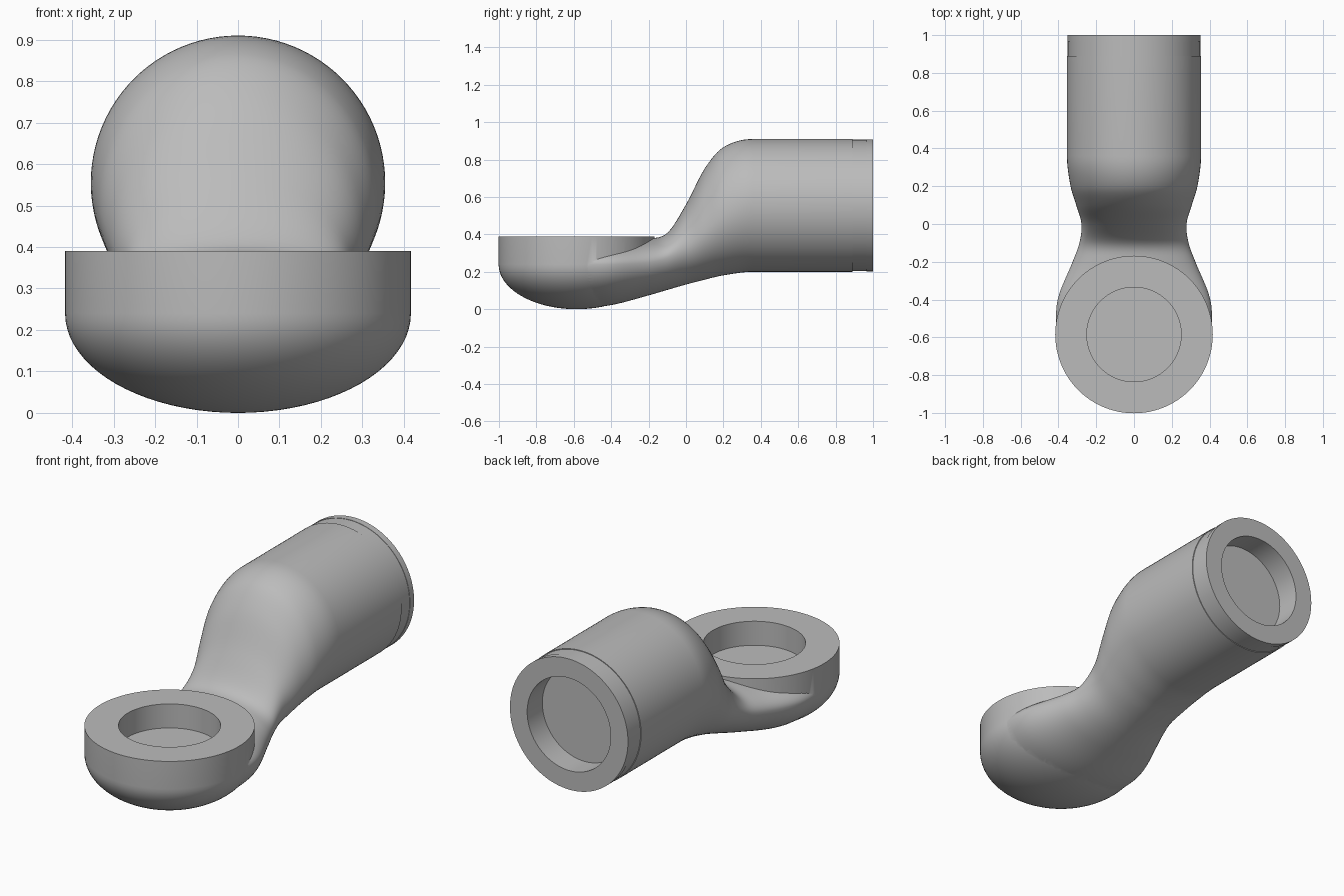
import bpy, bmesh
from math import sin, cos, pi, radians
from mathutils import Matrix, Vector

if "Cube" in bpy.data.objects:
    bpy.data.objects.remove(bpy.data.objects["Cube"], do_unlink=True)

grey = bpy.data.materials.new("plain_grey")
grey.use_nodes = True
colour = (0.5, 0.5, 0.5, 1)
grey.diffuse_color = colour
grey.node_tree.nodes["Principled BSDF"].inputs["Base Color"].default_value = colour

SEG = 96
CUP_Y, CUP_R, CUP_TOP, BOWL = -0.585, 0.417, 0.39, 0.24
TUBE_Z, HOLE_R, HOLE_DEPTH = 0.555, 0.25, 0.13


def skin_rings(name, rings):
    """Join equal closed rings of points into a capped solid."""
    bm = bmesh.new()
    loops = [[bm.verts.new(p) for p in ring] for ring in rings]
    n = len(rings[0])
    for a, b in zip(loops, loops[1:]):
        for i in range(n):
            j = (i + 1) % n
            bm.faces.new((a[i], a[j], b[j], b[i]))
    bm.faces.new(loops[0])
    bm.faces.new(loops[-1])
    bmesh.ops.recalc_face_normals(bm, faces=bm.faces)
    mesh = bpy.data.meshes.new(name)
    bm.to_mesh(mesh)
    bm.free()
    obj = bpy.data.objects.new(name, mesh)
    bpy.context.collection.objects.link(obj)
    mesh.materials.append(grey)
    return obj


def section(y, bottom, mid, top, half):
    """Egg-shaped cross-section: separate lower and upper half ellipses."""
    ring = []
    for i in range(SEG):
        a = 2 * pi * i / SEG
        height = top - mid if sin(a) > 0 else mid - bottom
        ring.append((half * cos(a), y, mid + height * sin(a)))
    return ring


def smooth_stations(rows, steps):
    """Run a smooth curve through the section sizes."""
    pts = [Vector(r) for r in rows]
    tangents = []
    for i in range(len(pts)):
        a, b = pts[max(i - 1, 0)], pts[min(i + 1, len(pts) - 1)]
        tangents.append((b - a) / (b[0] - a[0]))
    tangents[-1] = Vector((1, 0, 0, 0, 0))
    for i in range(len(pts) - 1):
        p, q = pts[i], pts[i + 1]
        span = q[0] - p[0]
        for k in range(steps):
            t = k / steps
            yield (p * (2 * t**3 - 3 * t**2 + 1) + q * (3 * t**2 - 2 * t**3)
                   + tangents[i] * span * (t**3 - 2 * t**2 + t)
                   + tangents[i + 1] * span * (t**3 - t**2))
    yield pts[-1]


# Neck and tube: y, bottom, middle, top, half width
stations = [
    (-0.585, 0.004, 0.24, 0.36, 0.413),
    (-0.4, 0.022, 0.24, 0.365, 0.404),
    (-0.2, 0.074, 0.25, 0.378, 0.325),
    (-0.1, 0.103, 0.275, 0.408, 0.289),
    (0.0, 0.132, 0.335, 0.56, 0.278),
    (0.1, 0.158, 0.42, 0.752, 0.306),
    (0.2, 0.181, 0.5, 0.866, 0.336),
    (0.36, 0.2, TUBE_Z, 0.91, 0.355),
]
rings = [section(*s) for s in smooth_stations(stations, 6)]
# Straight tube with a shallow band near its end
for y, r in ((0.89, 0.355), (0.89, 0.351), (0.965, 0.351), (0.965, 0.353), (1.0, 0.353)):
    rings.append(section(y, TUBE_Z - r, TUBE_Z, TUBE_Z + r, r))
body = skin_rings("elbow_body", rings)

# Cup: half ellipsoid below a straight wall
profile = [(CUP_R * sin(a), BOWL * (1 - cos(a)))
           for a in (pi / 2 * k / 20 for k in range(1, 21))]
profile = [(0.005, 0)] + profile + [(CUP_R, CUP_TOP)]
cup = skin_rings("cup", [[(r * cos(2 * pi * i / SEG), CUP_Y + r * sin(2 * pi * i / SEG), z)
                          for i in range(SEG)] for r, z in profile])


def cylinder_cutter(name, centre, rotation):
    bm = bmesh.new()
    bmesh.ops.create_cone(bm, cap_ends=True, segments=SEG, radius1=HOLE_R, radius2=HOLE_R,
                          depth=2 * HOLE_DEPTH,
                          matrix=Matrix.Translation(centre) @ Matrix.Rotation(rotation, 4, "X"))
    mesh = bpy.data.meshes.new(name)
    bm.to_mesh(mesh)
    bm.free()
    obj = bpy.data.objects.new(name, mesh)
    bpy.context.collection.objects.link(obj)
    mesh.materials.append(grey)
    return obj


# Round sockets in the cup top and the tube end
cup_socket = cylinder_cutter("cup_socket_cutter", (0, CUP_Y, CUP_TOP), 0)
tube_socket = cylinder_cutter("tube_socket_cutter", (0, 1, TUBE_Z), pi / 2)

bpy.context.view_layer.objects.active = body
for tool, operation in ((cup, "UNION"), (cup_socket, "DIFFERENCE"), (tube_socket, "DIFFERENCE")):
    mod = body.modifiers.new(tool.name, "BOOLEAN")
    mod.operation, mod.object, mod.solver = operation, tool, "EXACT"
    bpy.ops.object.modifier_apply(modifier=mod.name)
    bpy.data.objects.remove(tool, do_unlink=True)

bpy.ops.object.select_all(action="DESELECT")
body.select_set(True)
bpy.ops.object.shade_smooth_by_angle(angle=radians(32))
